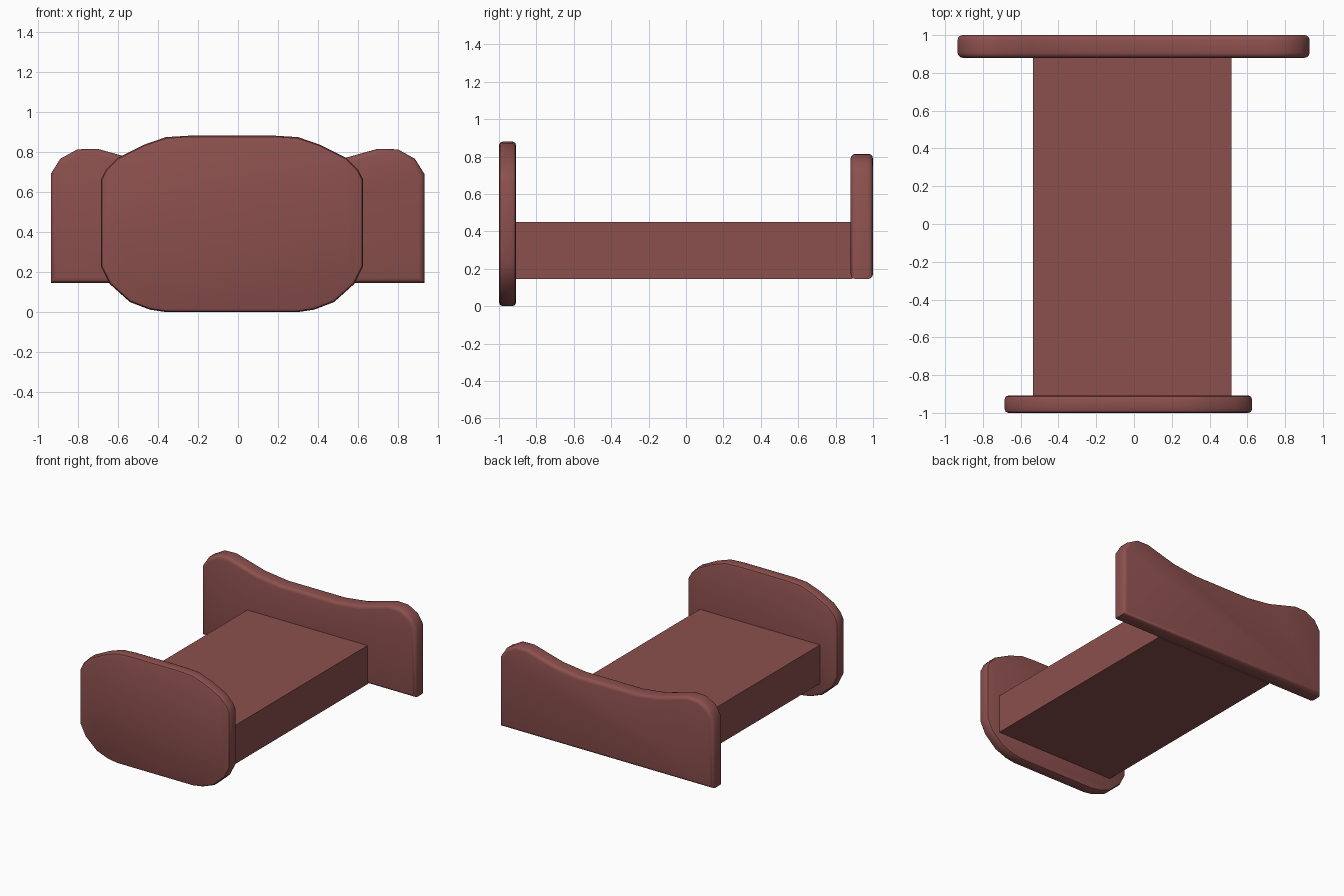
import bpy, bmesh, math

if "Cube" in bpy.data.objects:
    bpy.data.objects.remove(bpy.data.objects["Cube"])

mat = bpy.data.materials.new("reddish_wood")
mat.diffuse_color = (0.26, 0.08, 0.075, 1)
mat.use_nodes = True
mat.node_tree.nodes["Principled BSDF"].inputs["Base Color"].default_value = mat.diffuse_color


def finish(name, bm):
    bmesh.ops.recalc_face_normals(bm, faces=bm.faces)
    me = bpy.data.meshes.new(name)
    bm.to_mesh(me)
    bm.free()
    me.materials.append(mat)
    ob = bpy.data.objects.new(name, me)
    bpy.context.collection.objects.link(ob)
    bpy.context.view_layer.objects.active = ob
    ob.select_set(True)
    bpy.ops.object.shade_smooth_by_angle(angle=math.radians(35))
    ob.select_set(False)
    return ob


def board(name, half, cx, y0, y1, bevel, segments):
    """Upright board: half outline (x, z) mirrored about cx, thickened along y, rims rounded."""
    outline = [(cx + x, z) for x, z in half] + [(cx - x, z) for x, z in reversed(half) if x > 0]
    bm = bmesh.new()
    front = bm.faces.new([bm.verts.new((x, y0, z)) for x, z in outline])
    ext = bmesh.ops.extrude_face_region(bm, geom=[front], use_keep_orig=True)
    for v in ext["geom"]:
        if isinstance(v, bmesh.types.BMVert):
            v.co.y = y1
    bmesh.ops.recalc_face_normals(bm, faces=bm.faces)
    # the edges around both large faces
    rim = [e for e in bm.edges if abs(e.verts[0].co.y - e.verts[1].co.y) < 1e-5]
    bmesh.ops.bevel(bm, geom=rim, offset=bevel, segments=segments, profile=0.5, affect='EDGES')
    return finish(name, bm)


# Footboard: rounded slab reaching the floor, slightly off centre
foot_half = [(0.33, 0.0), (0.41, 0.012), (0.51, 0.05), (0.61, 0.14), (0.655, 0.23),
             (0.655, 0.66), (0.63, 0.71), (0.57, 0.77), (0.44, 0.835), (0.33, 0.873), (0.22, 0.88)]
board("footboard", foot_half, -0.03, -1.0, -0.908, 0.02, 2)

# Headboard: wider slab with a dip between two rounded shoulders
head_half = [(0.932, 0.145), (0.932, 0.69), (0.885, 0.765), (0.80, 0.812), (0.70, 0.815),
             (0.54, 0.77), (0.45, 0.745), (0.25, 0.72)]
board("headboard", head_half, -0.002, 0.88, 1.0, 0.027, 3)

# Mattress block between the boards
bm = bmesh.new()
bmesh.ops.create_cube(bm, size=1)
for v in bm.verts:
    v.co.x = 0.515 if v.co.x > 0 else -0.535
    v.co.y = 0.89 if v.co.y > 0 else -0.92
    v.co.z = 0.45 if v.co.z > 0 else 0.145
finish("mattress_block", bm)
